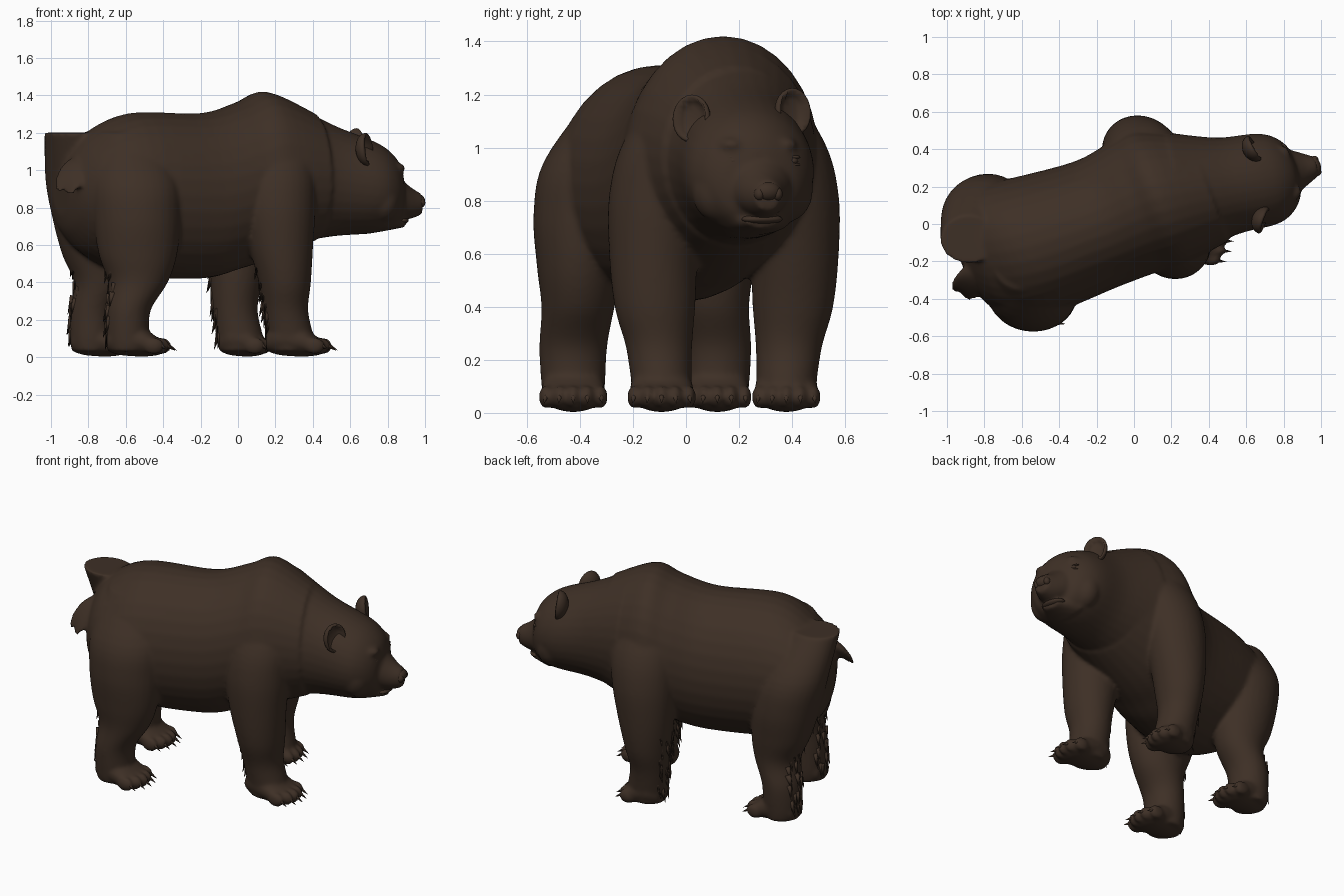
import bpy, bmesh, math, random
from mathutils import Vector, Matrix

if "Cube" in bpy.data.objects:
    bpy.data.objects.remove(bpy.data.objects["Cube"])

random.seed(4)
fur = bpy.data.materials.new("dark_brown_fur")
fur.diffuse_color = (0.048, 0.029, 0.019, 1)
fur.use_nodes = True
fur.node_tree.nodes["Principled BSDF"].inputs["Base Color"].default_value = fur.diffuse_color
HEAD = math.radians(14)


def finish(name, bm):
    bmesh.ops.recalc_face_normals(bm, faces=bm.faces)
    me = bpy.data.meshes.new(name)
    bm.to_mesh(me)
    bm.free()
    me.materials.append(fur)
    for p in me.polygons:
        p.use_smooth = True
    ob = bpy.data.objects.new(name, me)
    bpy.context.collection.objects.link(ob)
    return ob


def smooth_rows(rows, steps=5):
    """Catmull-Rom interpolation of the station values."""
    out = []
    for i in range(len(rows) - 1):
        p = [rows[max(0, min(len(rows) - 1, i + k))] for k in (-1, 0, 1, 2)]
        for s in range(steps):
            t = s / steps
            out.append([0.5 * (2 * b + (c - a) * t + (2 * a - 5 * b + 4 * c - d) * t * t
                               + (3 * b - a - 3 * c + d) * t ** 3) for a, b, c, d in zip(*p)])
    return out + [list(rows[-1])]


def skin(bm, sections, n=32):
    """Skin closed elliptical sections given as (centre, axis a, axis b)."""
    rings = []
    for c, a, b in sections:
        rings.append([bm.verts.new(c + a * math.cos(2 * math.pi * k / n)
                                   + b * math.sin(2 * math.pi * k / n)) for k in range(n)])
    for r, s in zip(rings, rings[1:]):
        for k in range(n):
            bm.faces.new((r[k], r[(k + 1) % n], s[(k + 1) % n], s[k]))
    bm.faces.new(rings[0][::-1])
    bm.faces.new(rings[-1])


def lengthwise(bm, rows, yaw):
    """Rows of x, y, half width, bottom z, top z."""
    side = Vector((-math.sin(yaw), math.cos(yaw), 0))
    skin(bm, [(Vector((x, y, (b + t) / 2)), side * w, Vector((0, 0, (t - b) / 2)))
              for x, y, w, b, t in smooth_rows(rows)])


def ball(bm, loc, size, yaw=0.0):
    m = Matrix.Translation(loc) @ Matrix.Rotation(yaw, 4, 'Z') @ Matrix.Diagonal((*size, 1))
    return bmesh.ops.create_uvsphere(bm, u_segments=20, v_segments=12, radius=1, matrix=m)["verts"]


def spike(bm, start, end, r, n=6):
    d = Vector(end) - Vector(start)
    m = (Matrix.Translation((Vector(start) + Vector(end)) / 2)
         @ d.to_track_quat('Z', 'Y').to_matrix().to_4x4())
    bmesh.ops.create_cone(bm, segments=n, radius1=r, radius2=0, depth=d.length,
                          cap_ends=True, matrix=m)


body, claws, tufts = bmesh.new(), bmesh.new(), bmesh.new()

# torso
lengthwise(body, [
    (-.945, -.15, .12, .76, .99), (-.91, -.155, .26, .66, 1.08), (-.8, -.16, .35, .54, 1.2),
    (-.58, -.125, .38, .44, 1.305), (-.2, 0, .355, .42, 1.305), (0, .09, .37, .47, 1.365),
    (.15, .145, .38, .52, 1.42), (.4, .19, .3, .62, 1.305)], math.radians(21))
# neck and head
lengthwise(body, [
    (.25, .17, .33, .6, 1.375), (.5, .205, .265, .645, 1.245), (.7, .24, .25, .66, 1.165),
    (.79, .26, .215, .68, 1.115), (.85, .275, .15, .71, 1.05), (.875, .28, .07, .77, .98)], HEAD)
# muzzle and lower jaw
lengthwise(body, [(.78, .265, .15, .73, 1.03), (.86, .285, .115, .735, .965),
                  (.92, .298, .083, .74, .91), (.98, .31, .05, .76, .875)], HEAD)
lengthwise(body, [(.76, .26, .14, .67, .78), (.89, .29, .06, .695, .745)], HEAD)
# brows and cheeks
for s in (-1, 1):
    ball(body, (.81 - .03 * s, .27 + .1 * s, 1.01), (.055, .05, .03), HEAD)
    ball(body, (.74 - .035 * s, .25 + .13 * s, .84), (.09, .1, .12), HEAD)

# one profile per leg pair: height, forward and outward shift from the ankle, radii
front_profile = [(.03, 0, 0, .11, .1), (.1, 0, 0, .125, .112), (.25, -.025, .01, .12, .125),
                 (.4, -.03, .025, .14, .152), (.6, -.05, .03, .172, .168),
                 (.82, -.065, .01, .2, .188), (1.02, -.075, -.035, .205, .18),
                 (1.26, -.1, -.13, .16, .12)]
hind_profile = [(.03, 0, 0, .1, .11), (.1, 0, 0, .115, .12), (.25, .005, 0, .118, .128),
                (.4, .055, -.018, .16, .138), (.55, .055, -.025, .21, .162),
                (.75, .05, -.045, .235, .195), (.95, .04, -.075, .235, .185),
                (1.2, .01, -.2, .17, .13)]


def leg(profile, ankle_x, ankle_y, out, lean, thick, heel_back, toe_ahead):
    rows = smooth_rows([(z, ankle_x + dx + lean * max(0, z - .35), ankle_y + out * dy,
                         rx * (thick if z > .3 else 1), ry) for z, dx, dy, rx, ry in profile])
    skin(body, [(Vector((x, y, z)), Vector((rx, 0, 0)), Vector((0, ry, 0)))
                for z, x, y, rx, ry in rows])
    # foot
    heel, toe, y = ankle_x - heel_back, ankle_x + toe_ahead, ankle_y
    L = toe - heel
    lengthwise(body, [(heel, y, .06, .035, .13), (heel + .2 * L, y, .105, .012, .2),
                      (heel + .55 * L, y, .12, .003, .17), (heel + .8 * L, y, .12, .008, .115),
                      (heel + .92 * L, y, .095, .02, .09)], 0)
    # five toes, each with a claw
    for k in range(-2, 3):
        tx, ty = toe - .03 - .01 * k * k, y + .051 * k
        ball(body, (tx, ty, .06), (.055, .028, .045))
        spike(claws, (tx + .015, ty, .075), (tx + .085, ty + .004 * k, .035), .016, 8)
    # shaggy fur down the back of the lower leg
    for z, x, y, rx, ry in rows[5:19:2]:
        for k in (-1, 0, 1):
            ang = math.pi + k * .4 + random.uniform(-.2, .2)
            h = z + random.uniform(-.02, .02)
            px, py = x + rx * .88 * math.cos(ang), y + ry * .88 * math.sin(ang)
            spike(tufts, (px, py, h + .05), (px - random.uniform(.015, .035), py, h - .05), .02)


leg(front_profile, .28, -.092, -1, 0, 1, .13, .2)
leg(front_profile, .01, .378, 1, .18, 1, .11, .15)
leg(hind_profile, -.59, -.425, -1, 0, 1, .11, .21)
leg(hind_profile, -.785, .118, 1, -.13, .88, .105, .205)

# tail
skin(body, [(Vector((x, y, z)), Vector((r, -r * .5, 0)), Vector((0, r * .5, r)))
            for x, y, z, r in smooth_rows([(-.8, -.23, 1.03, .07), (-.88, -.32, .98, .075),
                                           (-.925, -.37, .91, .06), (-.935, -.385, .86, .025)])])

# merge the flesh into one continuous smooth skin
skin_ob = finish("body", body)
mod = skin_ob.modifiers.new("merge", 'REMESH')
mod.mode = 'VOXEL'
mod.voxel_size = 0.012
mod.use_smooth_shade = True
mod = skin_ob.modifiers.new("soften", 'SMOOTH')
mod.factor, mod.iterations = 0.5, 7
finish("claws", claws)
finish("leg_fur_tufts", tufts)

# ears: flattened balls with the front half pushed in as a cup
for name, loc, yaw in (("near_ear", (.69, .02, 1.11), -.35), ("far_ear", (.64, .405, 1.135), .5)):
    bm = bmesh.new()
    for v in ball(bm, (0, 0, 0), (1, 1, 1)):
        if v.co.x > 0:
            v.co.x *= .35 if math.hypot(v.co.y, v.co.z) > .8 else -.45
    bm.transform(Matrix.Translation(loc) @ Matrix.Rotation(yaw, 4, 'Z')
                 @ Matrix.Rotation(-.1, 4, 'Y') @ Matrix.Diagonal((.06, .075, .09, 1)))
    finish(name, bm)

# eyes with lids
bm = bmesh.new()
for s in (-1, 1):
    x, y = .835 - .033 * s, .29 + .112 * s
    ball(bm, (x, y, .95), (.02, .02, .015), HEAD)
    for dz in (.014, -.014):
        ball(bm, (x - .004, y, .95 + dz), (.02, .03, .008), HEAD)
finish("eyes", bm)

# nose pad with nostril wings
bm = bmesh.new()
ball(bm, (.965, .308, .835), (.034, .05, .036), HEAD)
for s in (-1, 1):
    ball(bm, (.97 - .008 * s, .31 + .034 * s, .825), (.024, .02, .025), HEAD)
finish("nose", bm)

# lower lip
bm = bmesh.new()
ball(bm, (.865, .287, .73), (.045, .08, .02), HEAD)
finish("lower_lip", bm)
